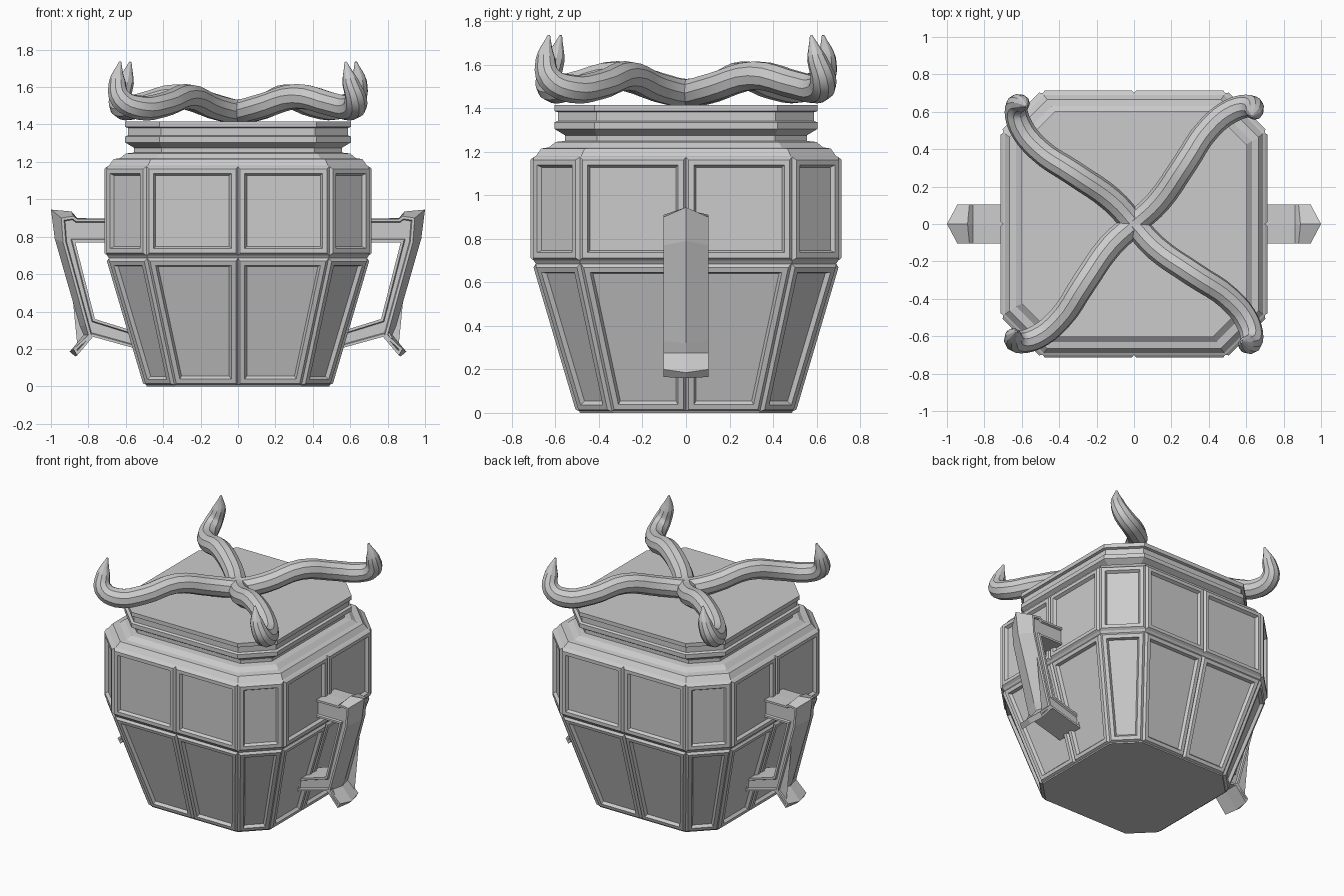
import bpy, bmesh
from mathutils import Vector

if "Cube" in bpy.data.objects:
    bpy.data.objects.remove(bpy.data.objects["Cube"])


def finish(bm, name):
    bmesh.ops.recalc_face_normals(bm, faces=bm.faces)
    me = bpy.data.meshes.new(name)
    bm.to_mesh(me)
    bm.free()
    ob = bpy.data.objects.new(name, me)
    bpy.context.collection.objects.link(ob)
    return ob


def ring(bm, z, h, c):
    # chamfered square with a middle point on each long side
    pts = []
    x, y = 1, 0
    for _ in range(4):
        for t in (-c, 0, c):
            pts.append(bm.verts.new((x * h - y * t, y * h + x * t, z)))
        x, y = -y, x
    return pts


def loft(rows, panel_rows=()):
    bm = bmesh.new()
    rings = [ring(bm, *r) for r in rows]
    panels = []
    for k, (a, b) in enumerate(zip(rings, rings[1:])):
        for i in range(12):
            j = (i + 1) % 12
            f = bm.faces.new((a[i], a[j], b[j], b[i]))
            if k in panel_rows:
                panels.append(f)
    bm.faces.new(rings[0][::-1])
    bm.faces.new(rings[-1])
    bmesh.ops.recalc_face_normals(bm, faces=bm.faces)
    # raised bevelled frame, then a sunken field
    if panels:
        for t, d in ((.012, .015), (.024, 0), (.011, -.02)):
            bmesh.ops.inset_individual(bm, faces=panels, thickness=t, depth=d,
                                       use_even_offset=True)
    return bm


# Panelled body with shoulder and neck
finish(loft([(0, .488, .338), (.008, .49, .34), (.685, .69, .485),
             (.70, .70, .488), (1.175, .70, .488), (1.18, .69, .482),
             (1.215, .665, .465), (1.22, .63, .44), (1.245, .60, .425),
             (1.25, .555, .41), (1.29, .555, .41)], (1, 3)), "urn_body")

# Lid with stepped rim
finish(loft([(1.275, .555, .41), (1.305, .605, .42), (1.335, .605, .42),
             (1.342, .588, .412), (1.382, .588, .412), (1.387, .605, .42),
             (1.415, .605, .42)]), "lid")

# Handles: flat sides (first x, z) and a ridge along the middle (second x, z)
PROFILE = [(.66, .895, .66, .895), (.86, .895, .86, .90), (.88, .91, .89, .935),
           (.945, .90, 1.0, .945), (.935, .77, .98, .79), (.815, .33, .845, .32),
           (.80, .275, .825, .275), (.88, .20, .90, .185), (.86, .165, .87, .16),
           (.775, .265, .775, .265), (.54, .20, .54, .20), (.54, .29, .54, .29),
           (.765, .36, .765, .36), (.87, .77, .87, .77), (.66, .77, .66, .77)]


def handle(side, name):
    bm = bmesh.new()
    layers = [[bm.verts.new((side * p[o], y, p[o + 1])) for p in PROFILE]
              for y, o in ((-.103, 0), (0, 2), (.103, 0))]
    n = len(PROFILE)
    for a, b in zip(layers, layers[1:]):
        for i in range(n):
            j = (i + 1) % n
            bm.faces.new((a[i], a[j], b[j], b[i]))
    caps = [bm.faces.new(layers[0]), bm.faces.new(layers[2][::-1])]
    bmesh.ops.recalc_face_normals(bm, faces=bm.faces)
    bmesh.ops.inset_individual(bm, faces=caps, thickness=.014, depth=0,
                               use_even_offset=True)
    bmesh.ops.inset_individual(bm, faces=caps, thickness=.005, depth=-.012,
                               use_even_offset=True)
    finish(bm, name)


handle(1, "handle_right")
handle(-1, "handle_left")

# Twisting horns on the lid: two curves crossing in the centre
ARM = [(.13, .12, 1.495, .068), (.27, .32, 1.55, .068), (.40, .51, 1.505, .066),
       (.53, .61, 1.49, .066), (.625, .63, 1.535, .06), (.645, .60, 1.63, .045),
       (.63, .575, 1.735, .006)]
cu = bpy.data.curves.new("lid_horns", 'CURVE')
cu.dimensions = '3D'
cu.bevel_depth = 1
cu.bevel_resolution = 3
cu.resolution_u = 4
cu.use_fill_caps = True
for quarter in (0, 1):
    arm = [(-y, x, z, r) if quarter else (x, y, z, r) for x, y, z, r in ARM]
    path = [(-x, -y, z, r) for x, y, z, r in arm[::-1]] + [(0, 0, 1.47, .066)] + arm
    sp = cu.splines.new('BEZIER')
    sp.bezier_points.add(len(path) - 1)
    for bp, (x, y, z, r) in zip(sp.bezier_points, path):
        bp.co = Vector((x, y, z))
        bp.radius = r
        bp.handle_left_type = bp.handle_right_type = 'AUTO'
horns = bpy.data.objects.new("lid_horns", cu)
bpy.context.collection.objects.link(horns)
bpy.context.view_layer.objects.active = horns
horns.select_set(True)
bpy.ops.object.convert(target='MESH')
bpy.ops.object.shade_smooth_by_angle()
